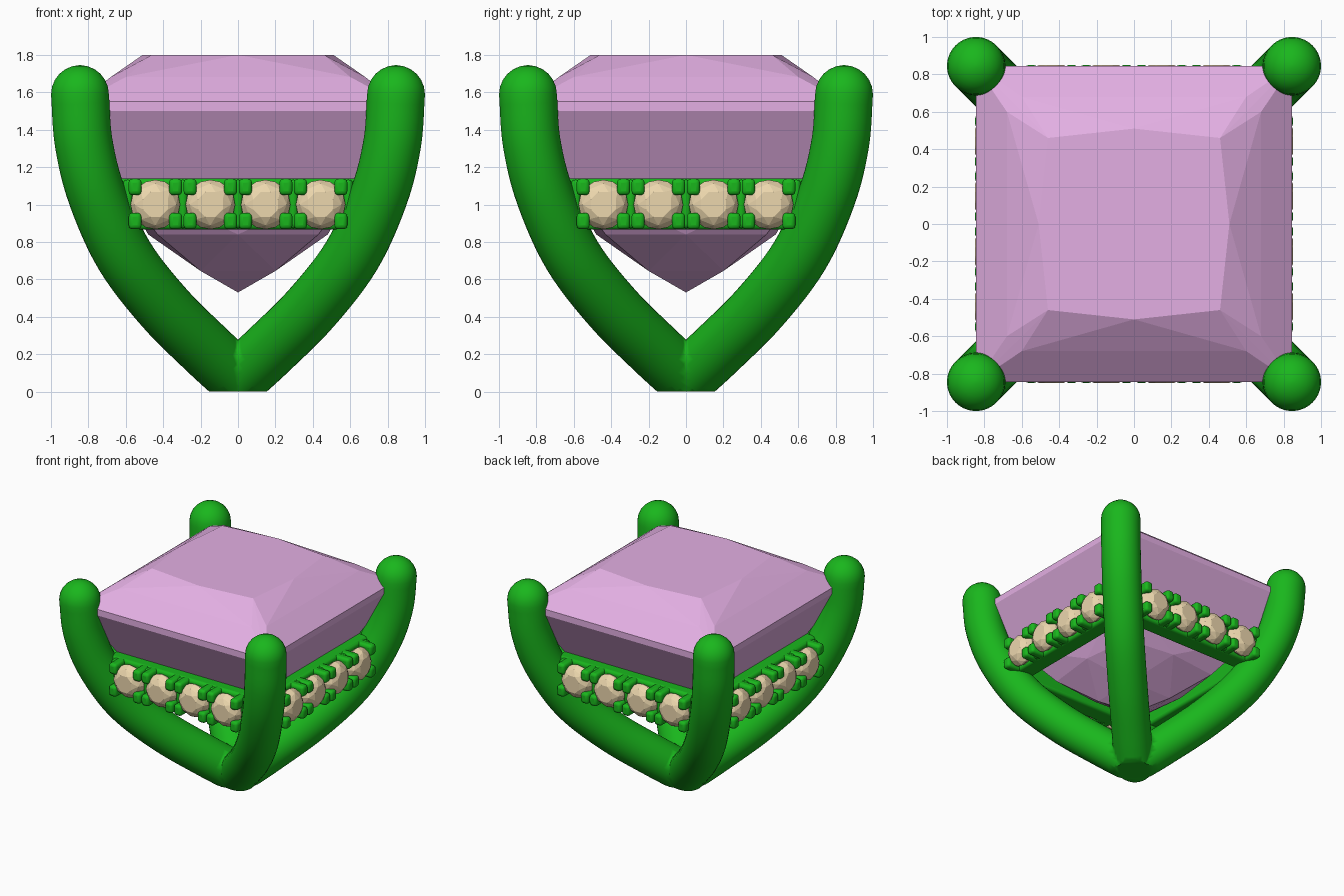
import bpy, bmesh, math
from mathutils import Vector, Matrix

if "Cube" in bpy.data.objects:
    bpy.data.objects.remove(bpy.data.objects["Cube"])


def material(name, rgb):
    m = bpy.data.materials.new(name)
    m.diffuse_color = (*rgb, 1)
    m.use_nodes = True
    m.node_tree.nodes["Principled BSDF"].inputs["Base Color"].default_value = m.diffuse_color
    return m


GREEN = material("green_metal", (0.01, 0.47, 0.012))
PINK = material("pink_gem", (0.77, 0.43, 0.77))
TAN = material("tan_stone", (0.84, 0.68, 0.42))


def make_object(name, bm, mat):
    bmesh.ops.recalc_face_normals(bm, faces=bm.faces)
    me = bpy.data.meshes.new(name)
    bm.to_mesh(me)
    bm.free()
    me.materials.append(mat)
    ob = bpy.data.objects.new(name, me)
    bpy.context.collection.objects.link(ob)
    return ob


def smooth(ob, angle=40):
    bpy.ops.object.select_all(action='DESELECT')
    ob.select_set(True)
    bpy.context.view_layer.objects.active = ob
    bpy.ops.object.shade_smooth_by_angle(angle=math.radians(angle))


# Claw setting: one rounded tube swept along a diagonal curve, mirrored to four
R = 0.155
PATH = [(0, 0.07), (0.17, 0.225), (0.40, 0.455), (0.61, 0.73),
        (0.755, 1.05), (0.825, 1.33), (0.845, 1.59)]


def catmull(pts, steps=6):
    p = [Vector((d, d, z)) for d, z in pts]
    p = [2 * p[0] - p[1]] + p + [2 * p[-1] - p[-2]]
    out = []
    for i in range(1, len(p) - 2):
        a, b, c, d = p[i - 1:i + 3]
        for k in range(steps):
            t = k / steps
            out.append(0.5 * (2 * b + (c - a) * t + (2 * a - 5 * b + 4 * c - d) * t * t
                              + (3 * b - a - 3 * c + d) * t ** 3))
    return out + [p[-2]]


bm = bmesh.new()
line = catmull(PATH)
side = Vector((1, -1, 0)).normalized()
stations = []
for i, c in enumerate(line):
    tan = (line[min(i + 1, len(line) - 1)] - line[max(i - 1, 0)]).normalized()
    stations.append((c, tan, R))
end_c, end_t = line[-1], Vector((0, 0, 1))
stations[-1] = (end_c, end_t, R)
start_c, start_t, _ = stations[0]
caps = [math.radians(a) for a in (15, 30, 45, 60, 75, 87)]
stations = ([(start_c - start_t * R * math.sin(a), start_t, R * math.cos(a)) for a in reversed(caps)]
            + stations
            + [(end_c + end_t * R * math.sin(a), end_t, R * math.cos(a)) for a in caps])
N = 36
rings = []
for c, t, r in stations:
    n = side.cross(t)
    rings.append([bm.verts.new(c + r * (math.cos(q) * side + math.sin(q) * n))
                  for q in (2 * math.pi * j / N for j in range(N))])
for a, b in zip(rings, rings[1:]):
    for j in range(N):
        k = (j + 1) % N
        bm.faces.new((a[j], a[k], b[k], b[j]))
bm.faces.new(rings[0])
bm.faces.new(rings[-1])
bmesh.ops.recalc_face_normals(bm, faces=bm.faces)
for axis in ((0, 0, 1), (1, 0, 0), (0, 1, 0)):
    cut = bmesh.ops.bisect_plane(bm, geom=bm.verts[:] + bm.edges[:] + bm.faces[:],
                                 plane_co=(0, 0, 0), plane_no=axis, clear_inner=True)
    if axis[2]:
        edges = [e for e in cut['geom_cut'] if isinstance(e, bmesh.types.BMEdge)]
        bmesh.ops.holes_fill(bm, edges=edges)
claws = make_object("claw_setting", bm, GREEN)
mod = claws.modifiers.new("four_claws", 'MIRROR')
mod.use_axis = (True, True, False)
smooth(claws)


# Square centre gem: faceted hull of girdle, crown and pavilion points
bm = bmesh.new()


def corners(x, y, z):
    for sx in (-1, 1):
        for sy in (-1, 1):
            bm.verts.new((sx * x, sy * y, z))


def mids(d, z):
    for x, y in ((d, 0), (-d, 0), (0, d), (0, -d)):
        bm.verts.new((x, y, z))


for d, z in ((0.845, 1.55), (0.845, 1.5), (0.46, 1.8), (0.65, 1.14), (0.43, 0.84), (0.2, 0.645)):
    corners(d, d, z)
corners(0.68, 0.6, 1.682)
corners(0.6, 0.68, 1.682)
mids(0.51, 1.8)
mids(0.48, 0.84)
bm.verts.new((0, 0, 0.53))
bmesh.ops.convex_hull(bm, input=bm.verts[:])
bmesh.ops.dissolve_limit(bm, angle_limit=0.01, verts=bm.verts[:], edges=bm.edges[:])
make_object("centre_gem", bm, PINK)


# Four gallery rails, each with four small stones held by corner beads
STONES = (-0.442, -0.148, 0.148, 0.442)


def box(bm, centre, size):
    bmesh.ops.create_cube(bm, size=1,
                          matrix=Matrix.Translation(centre) @ Matrix.Diagonal((*size, 1)))


def stone(bm, x):
    # outline as (radius, depth y), 8 sided, turned half a step between levels
    verts = []
    for r, y, off in ((0.072, -0.85, 0), (0.112, -0.825, 0.5), (0.132, -0.785, 0),
                      (0.132, -0.77, 0), (0.132, -0.785, 0.5), (0.132, -0.77, 0.5), (0.07, -0.69, 0.5)):
        for j in range(8):
            a = math.tau * (j + 0.5 + off) / 8
            verts.append(bm.verts.new((x + r * math.cos(a), y, 1.0 + r * math.sin(a))))
    verts.append(bm.verts.new((x, -0.63, 1.0)))
    bmesh.ops.convex_hull(bm, input=verts)


for i, where in enumerate(("front", "right", "back", "left")):
    turn = Matrix.Rotation(i * math.pi / 2, 4, 'Z')
    bm = bmesh.new()
    box(bm, (0, -0.665, 1.003), (1.32, 0.15, 0.272))
    for x in STONES:
        for sx in (-1, 1):
            for z in (0.912, 1.094):
                box(bm, (x + sx * 0.108, -0.765, z), (0.07, 0.17, 0.088))
    for x in (-0.589, -0.295, 0, 0.295, 0.589):
        box(bm, (x, -0.72, 1.003), (0.05, 0.12, 0.26))
    bm.transform(turn)
    rail = make_object(where + "_rail", bm, GREEN)
    bev = rail.modifiers.new("soft_edges", 'BEVEL')
    bev.width = 0.022
    bev.segments = 3
    smooth(rail)

    bm = bmesh.new()
    for x in STONES:
        stone(bm, x)
    bm.transform(turn)
    make_object(where + "_stones", bm, TAN)
